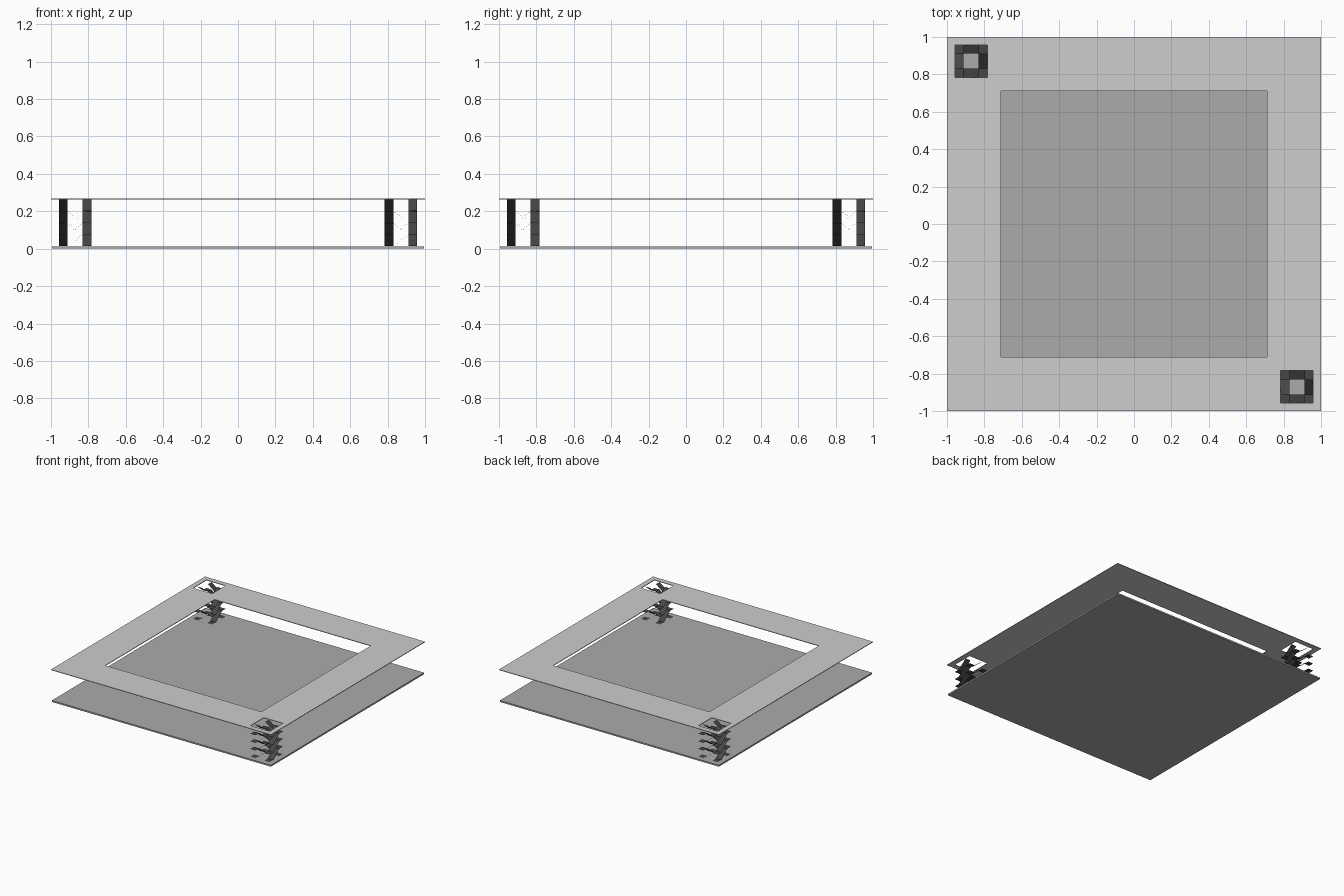
import bpy, bmesh
from mathutils import Matrix, Vector

if "Cube" in bpy.data.objects:
    bpy.data.objects.remove(bpy.data.objects["Cube"])

BASE_TOP = 0.0125
DECK_Z, DECK_T = 0.262, 0.005
C, OUT, INN = 0.871, 0.087, 0.040   # stair centre, outer and inner half widths
LEVELS = 4
RISE = (DECK_Z - BASE_TOP) / LEVELS


def material(name, v):
    m = bpy.data.materials.new(name)
    m.diffuse_color = (v, v, v, 1)
    m.use_nodes = True
    m.node_tree.nodes["Principled BSDF"].inputs["Base Color"].default_value = m.diffuse_color
    return m


base_mat = material("mid grey", 0.41)
deck_mat = material("light grey", 0.61)
stair_mat = material("charcoal", 0.062)


def finish(name, bm, mat):
    me = bpy.data.meshes.new(name)
    bm.to_mesh(me)
    bm.free()
    me.materials.append(mat)
    ob = bpy.data.objects.new(name, me)
    bpy.context.collection.objects.link(ob)
    return ob


# Ground slab
bm = bmesh.new()
bmesh.ops.create_cube(bm, size=1, matrix=Matrix.Translation((0, 0, BASE_TOP / 2))
                      @ Matrix.Diagonal((1.99, 1.99, BASE_TOP, 1)))
finish("ground_slab", bm, base_mat)

# Upper deck: grid of cells, leaving out the atrium and the two stair openings
cuts = [-1, -C - OUT, -C + OUT, -0.71, 0.71, C - OUT, C + OUT, 1]
bm = bmesh.new()
grid = [[bm.verts.new((x, y, DECK_Z)) for y in cuts] for x in cuts]
for i in range(7):
    for j in range(7):
        if (i, j) in {(3, 3), (1, 5), (5, 1)}:
            continue
        bm.faces.new((grid[i][j], grid[i + 1][j], grid[i + 1][j + 1], grid[i][j + 1]))
ext = bmesh.ops.extrude_face_region(bm, geom=bm.faces[:])
bmesh.ops.translate(bm, vec=(0, 0, DECK_T),
                    verts=[g for g in ext["geom"] if isinstance(g, bmesh.types.BMVert)])
bmesh.ops.dissolve_limit(bm, angle_limit=0.01, verts=bm.verts[:], edges=bm.edges[:])
bmesh.ops.recalc_face_normals(bm, faces=bm.faces[:])
finish("upper_deck", bm, deck_mat)


# Square stairs: landings in the corners, thin flights rising anticlockwise
def stair(name, cx, cy):
    bm = bmesh.new()
    for k in range(LEVELS):
        z = BASE_TOP + 0.0008 + k * RISE
        top = z + RISE - 0.0008
        for q in range(4):
            rot = Matrix.Translation((cx, cy, 0)) @ Matrix.Rotation(q * 1.5707963, 4, 'Z')
            landing = [(-OUT, -OUT, z), (-INN, -OUT, z), (-INN, -INN, z), (-OUT, -INN, z)]
            flight = [(-INN, -OUT, z), (INN, -OUT, top), (INN, -INN, top), (-INN, -INN, z)]
            for quad in (landing, flight):
                bm.faces.new([bm.verts.new(rot @ Vector(p)) for p in quad])
    bmesh.ops.remove_doubles(bm, verts=bm.verts[:], dist=0.001)
    finish(name, bm, stair_mat)


stair("back_left_stair", -C, C)
stair("front_right_stair", C, -C)
